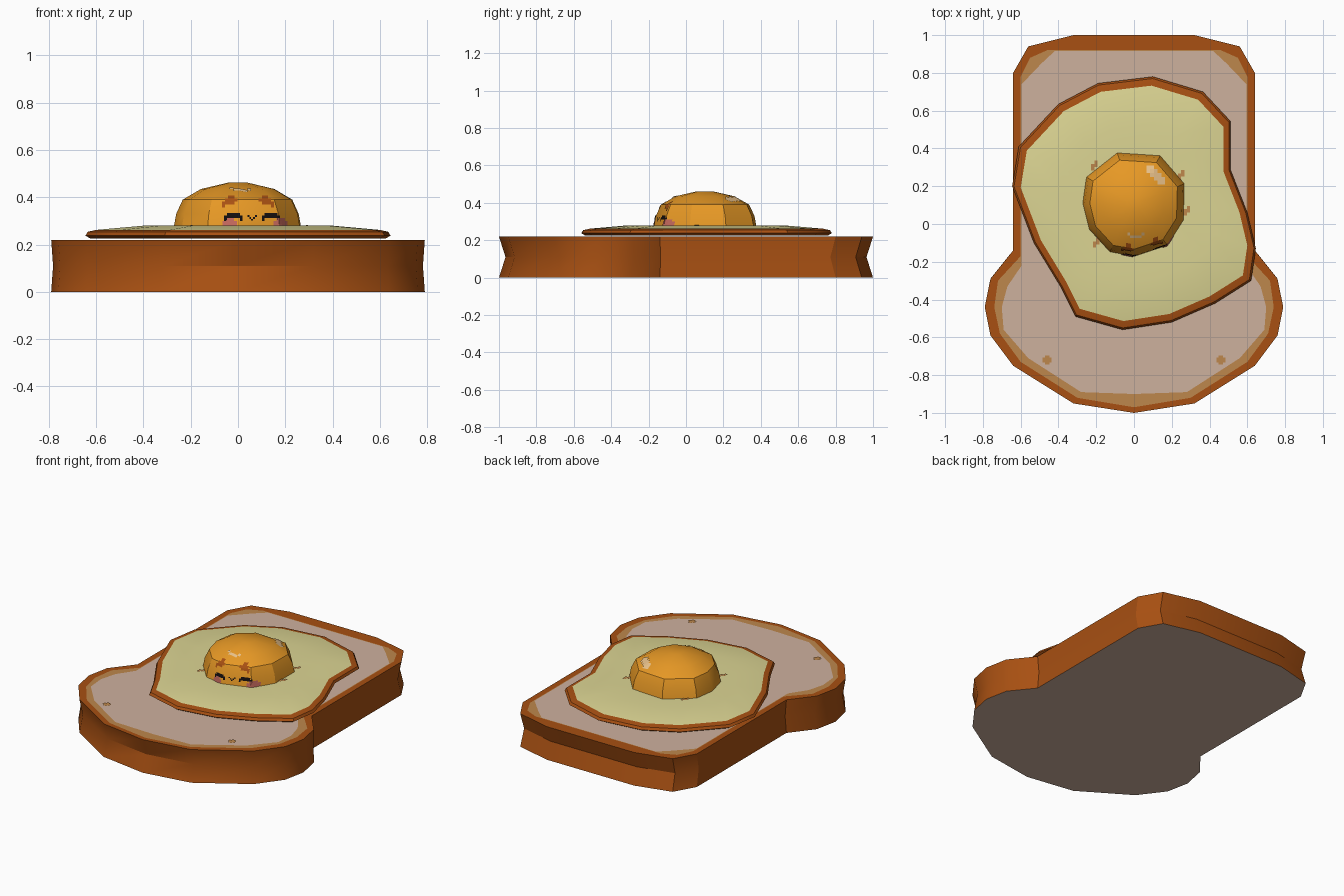
import bpy
import math
from mathutils import Vector
from mathutils.bvhtree import BVHTree

if "Cube" in bpy.data.objects:
    bpy.data.objects.remove(bpy.data.objects["Cube"], do_unlink=True)


def material(name, *rgb):
    linear = [((c / 255 + .055) / 1.055) ** 2.4 for c in rgb] + [1]
    mat = bpy.data.materials.new(name)
    mat.use_nodes = True
    mat.diffuse_color = linear
    mat.node_tree.nodes["Principled BSDF"].inputs["Base Color"].default_value = linear
    return mat


crust = material("crust brown", 168, 80, 18)
crumb = material("bread crumb", 206, 177, 158)
toast = material("toasted tan", 190, 135, 76)
white = material("pale egg white", 220, 213, 147)
yellow = material("yolk orange", 236, 156, 38)
black = material("face black", 20, 14, 14)
pink = material("cheek pink", 196, 104, 92)
shine = material("shine cream", 236, 196, 140)


def mesh_object(name, verts, faces, mats, face_mats):
    mesh = bpy.data.meshes.new(name)
    mesh.from_pydata(verts, [], faces)
    for mat in mats:
        mesh.materials.append(mat)
    for poly, mat in zip(mesh.polygons, face_mats):
        poly.material_index = mats.index(mat)
    obj = bpy.data.objects.new(name, mesh)
    bpy.context.collection.objects.link(obj)
    return obj


def smooth(obj, degrees):
    bpy.ops.object.select_all(action='DESELECT')
    obj.select_set(True)
    bpy.context.view_layer.objects.active = obj
    bpy.ops.object.shade_smooth_by_angle(angle=math.radians(degrees))


def loft(name, rings, bands, bottom, top):
    """Bridge equal counter-clockwise rings from bottom to top and cap both ends."""
    n = len(rings[0])
    faces = [tuple(reversed(range(n)))]
    face_mats = [bottom]
    for k, mat in enumerate(bands):
        for i in range(n):
            j = (i + 1) % n
            faces.append((k * n + i, k * n + j, (k + 1) * n + j, (k + 1) * n + i))
            face_mats.append(mat)
    last = (len(rings) - 1) * n
    faces.append(tuple(range(last, last + n)))
    face_mats.append(top)
    verts = [p for ring in rings for p in ring]
    return mesh_object(name, verts, faces, list(dict.fromkeys(face_mats)), face_mats)


def mirrored(half, z, sx=1, sy=1):
    """Full outline from the +x half listed back to front."""
    left = [(-x, y) for x, y in half if x > 0]
    outline = left + half[::-1]
    return [(x * sx, y * sy, z) for x, y in outline]


def scaled(outline, s, z, cy=.1):
    return [(x * s, cy + (y - cy) * s, z) for x, y in outline]


def stamp(name, target, rows, cx, cy, size, mat, from_top=False):
    """Lay a small pixel pattern on a surface, seen from the front or the top."""
    mesh = target.data
    tree = BVHTree.FromPolygons([v.co for v in mesh.vertices],
                                [p.vertices[:] for p in mesh.polygons])
    look = Vector((0, 0, -1)) if from_top else Vector((0, 1, 0))
    up = Vector((0, 1, 0)) if from_top else Vector((0, 0, 1))
    w, h = len(rows[0]), len(rows)
    verts, faces = [], []
    for r, row in enumerate(rows):
        for c, mark in enumerate(row):
            if mark != "#":
                continue
            quad = []
            for dc, dr in ((0, 1), (1, 1), (1, 0), (0, 0)):
                start = Vector((cx + (c + dc - w / 2) * size, 0, 0))
                start += up * (cy + (h / 2 - r - dr) * size) - look * 3
                hit = tree.ray_cast(start, look)[0]
                if hit:
                    quad.append(hit - look * .005)
            if len(quad) == 4:
                faces.append(range(len(verts), len(verts) + 4))
                verts += quad
    mesh_object(name, verts, [tuple(f) for f in faces], [mat], [mat] * len(faces))


# Bread slice: pinched crust sides, toasted band and crumb on top
outer = [(.32, 1), (.56, .94), (.64, .8), (.64, -.14), (.76, -.29),
         (.79, -.44), (.76, -.59), (.64, -.75), (.32, -.95), (0, -1)]
band = [(.46, .92), (.55, .88), (.6, .78), (.6, -.17), (.72, -.3),
        (.74, -.44), (.71, -.58), (.6, -.73), (.3, -.92), (0, -.97)]
inner = [(.42, .915), (.49, .85), (.595, .74), (.595, -.22), (.67, -.33),
         (.7, -.44), (.69, -.56), (.56, -.71), (.28, -.89), (0, -.9)]
top = .22
bread = loft("bread_slice",
             [mirrored(outer, 0), mirrored(outer, top / 2, .99, .965),
              mirrored(outer, top), mirrored(band, top), mirrored(inner, top)],
             [crust, crust, crust, toast], crumb, crumb)
smooth(bread, 30)

# Toasted specks near the front of the slice
speck = [".##.", "####", "####", ".##."]
for side, label in ((1, "left"), (-1, "right")):
    stamp("toast_speck_" + label, bread, speck, side * .46, -.72, .012, toast, True)

# Fried egg white with a browned rim
egg = [(.1, .78), (-.19, .745), (-.4, .635), (-.61, .41), (-.645, .2),
       (-.53, -.1), (-.39, -.33), (-.31, -.49), (-.06, -.56), (.2, -.52),
       (.43, -.42), (.62, -.3), (.645, -.13), (.6, .06), (.51, .29),
       (.51, .545), (.365, .7)]
egg_white = loft("egg_white",
                 [scaled(egg, .97, .226), scaled(egg, 1, .238), scaled(egg, .985, .254),
                  scaled(egg, .93, .262), scaled(egg, .62, .28), scaled(egg, .3, .272)],
                 [crust, crust, crust, white, white], crust, white)
smooth(egg_white, 30)

# Faceted yolk dome with a rounded top
yolk_base = [(.27, .215), (.14, .365), (-.09, .38), (-.255, .25), (-.275, .11),
             (-.24, -.03), (-.13, -.15), (0, -.175), (.18, -.115), (.265, .02)]
yolk = loft("yolk",
            [scaled(yolk_base, 1, .255), scaled(yolk_base, .95, .33),
             scaled(yolk_base, .85, .39), scaled(yolk_base, .57, .435),
             scaled(yolk_base, .15, .462)],
            [yellow] * 4, yellow, yellow)
smooth(yolk, 28)

# Sleeping face: closed eyes, mouth, cheeks and browned spots
eye = [".#####.", "#######", "#.....#"]
cheek = [".###.", "#####", "#####", ".###."]
spot = ["..##.", ".####", "####.", "#...."]
for label, ex, chx, sx, step in (("right", -.02, -.035, -.035, 1), ("left", .14, .18, .12, -1)):
    stamp("eye_" + label, yolk, eye, ex, .317, .011, black)
    stamp("cheek_" + label, yolk, cheek, chx, .288, .012, pink)
    stamp("brown_spot_" + label, yolk, [row[::step] for row in spot], sx, .382, .013, crust)
stamp("mouth", yolk, ["#...#", ".#.#.", "..#.."], .06, .313, .008, black)

# Shine marks on the yolk and small browned marks on the egg white
stamp("shine_back", yolk, ["##...", "###..", ".###.", "..###", "...##"],
      .115, .26, .02, shine, True)
stamp("shine_front", yolk, ["#....#", ".####."], .01, -.06, .015, shine, True)
for i, (x, y) in enumerate([(-.21, .31), (.25, .26), (.28, .07), (-.2, -.1)]):
    stamp("egg_mark_" + str(i), egg_white, [".#", "##", "#."], x, y, .017, toast, True)
